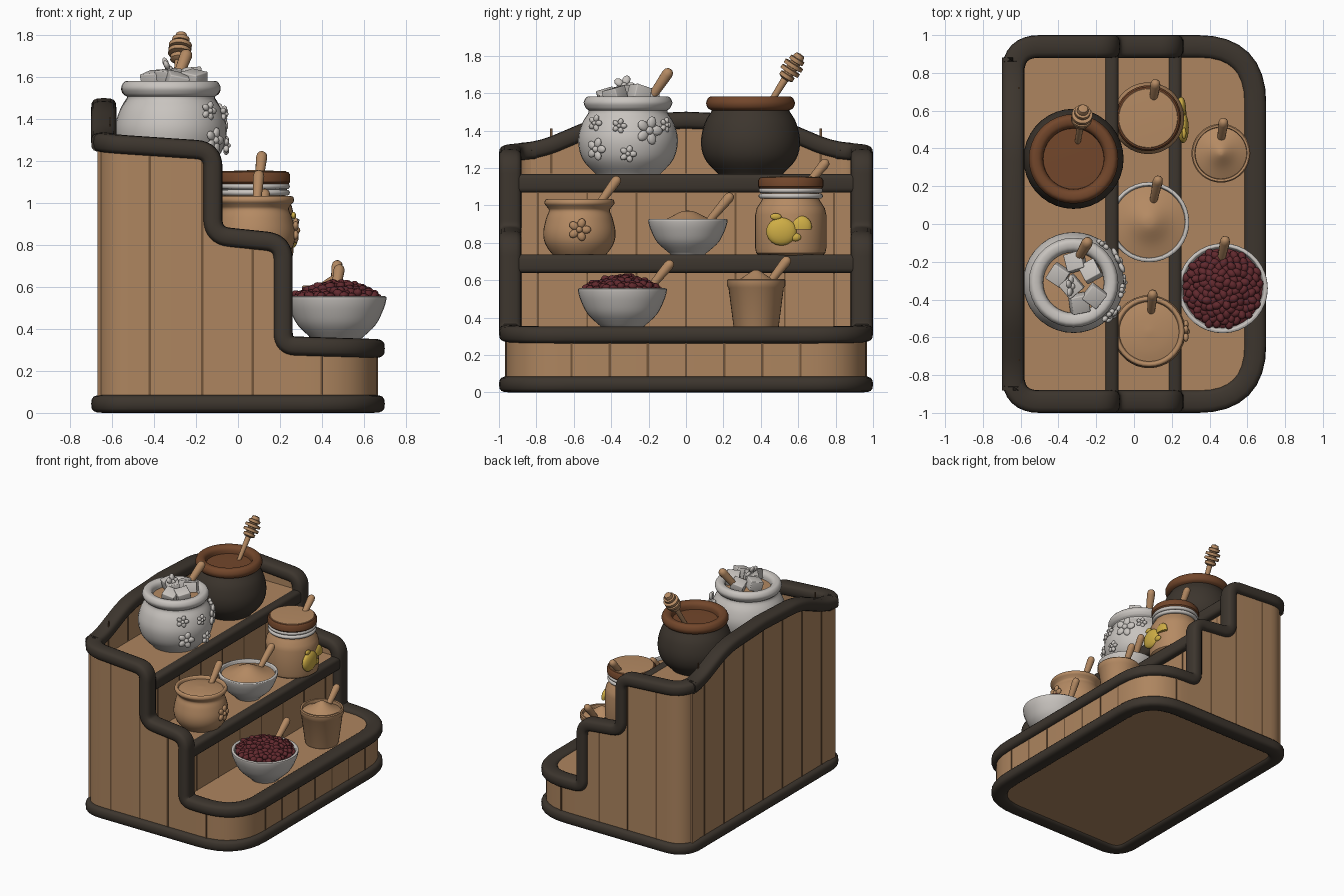
import bpy, bmesh, math, random
from mathutils import Vector, Matrix

if "Cube" in bpy.data.objects:
    bpy.data.objects.remove(bpy.data.objects["Cube"])
random.seed(4)

def material(name, c):
    m = bpy.data.materials.new(name)
    m.diffuse_color = (*c, 1)
    m.use_nodes = True
    m.node_tree.nodes["Principled BSDF"].inputs["Base Color"].default_value = m.diffuse_color
    return m
WOOD = material("wood", (0.42, 0.235, 0.115))
SEAM = material("dark seam", (0.17, 0.09, 0.042))
TRIM = material("dark trim", (0.046, 0.036, 0.027))
WHITE = material("white ceramic", (0.58, 0.55, 0.52))
CLAY = material("tan clay", (0.46, 0.255, 0.125))
BROWN = material("honey brown", (0.17, 0.062, 0.024))
RED = material("bean red", (0.12, 0.022, 0.027))
YELLOW = material("lemon yellow", (0.62, 0.42, 0.06))

def finish(name, bm, mat, merge=1e-5):
    bmesh.ops.remove_doubles(bm, verts=bm.verts[:], dist=merge)
    bmesh.ops.recalc_face_normals(bm, faces=bm.faces[:])
    me = bpy.data.meshes.new(name)
    bm.to_mesh(me)
    bm.free()
    me.materials.append(mat)
    ob = bpy.data.objects.new(name, me)
    bpy.context.collection.objects.link(ob)
    return ob

def fillet(keys):
    """Polyline of (x, y, z, radius) with rounded corners."""
    out = []
    for i, k in enumerate(keys):
        p, r = Vector(k[:3]), k[3]
        if r == 0:
            out.append(p)
            continue
        a = p + (Vector(keys[i-1][:3]) - p).normalized() * r
        b = p + (Vector(keys[i+1][:3]) - p).normalized() * r
        for j in range(9):
            t = j / 8
            out.append(a*(1-t)**2 + p*2*t*(1-t) + b*t*t)
    return out

def mirrored(half):
    return half + [Vector((p.x, -p.y, p.z)) for p in half[-2:0:-1]]

def frames(loop):
    """Point, outward plan normal and section up vector along a closed loop."""
    res, n = [], Vector((-1, 0, 0))
    for i, p in enumerate(loop):
        t = (loop[(i+1) % len(loop)] - loop[i-1]).normalized()
        h = Vector((-t.y, t.x, 0))
        if h.length > 0.02:
            n = h.normalized()
        res.append((p, n, n.cross(t).normalized()))
    return res

def strip(bm, rows):
    rings = [[bm.verts.new(v) for v in r] for r in rows]
    k = len(rings[0])
    for i in range(len(rings)):
        a, b = rings[i-1], rings[i]
        for j in range(k):
            bm.faces.new((a[j-1], a[j], b[j], b[j-1]))

def sweep(name, loop, hw, hh, mat):
    se = lambda v: math.copysign(abs(v)**0.65, v)
    ang = [2*math.pi*i/16 for i in range(16)]
    bm = bmesh.new()
    strip(bm, [[p + n*hw*se(math.cos(a)) + b*hh*se(math.sin(a)) for a in ang] for p, n, b in frames(loop)])
    return finish(name, bm, mat)

def box(name, loc, size, mat, bevel=0):
    bm = bmesh.new()
    bmesh.ops.create_cube(bm, size=1, matrix=Matrix.Translation(loc) @ Matrix.Diagonal((*size, 1)))
    if bevel:
        bmesh.ops.bevel(bm, geom=bm.edges[:], offset=bevel, segments=3, affect='EDGES', profile=0.5)
    return finish(name, bm, mat)

def smooth(pr, n=4):
    out = []
    for i in range(len(pr)-1):
        a, b, c, d = (Vector(pr[min(max(i+k, 0), len(pr)-1)]) for k in (-1, 0, 1, 2))
        for j in range(n):
            t = j/n
            out.append(0.5*(2*b + (c-a)*t + (2*a-5*b+4*c-d)*t*t + (3*b-a-3*c+d)*t**3))
    return out + [Vector(pr[-1])]

def lathe(name, loc, prof, mat, seg=36, axis=None):
    bm = bmesh.new()
    vs = [bm.verts.new((max(r, 0), 0, z)) for r, z in prof]
    es = [bm.edges.new(e) for e in zip(vs, vs[1:])]
    bmesh.ops.spin(bm, geom=vs+es, cent=(0, 0, 0), axis=(0, 0, 1), angle=2*math.pi, steps=seg)
    q = axis.to_track_quat('Z', 'Y').to_matrix().to_4x4() if axis else Matrix()
    bm.transform(Matrix.Translation(loc) @ q)
    return finish(name, bm, mat, 1e-4)

def blobs(name, mats, mat, sub=2):
    bm = bmesh.new()
    for m in mats:
        bmesh.ops.create_icosphere(bm, subdivisions=sub, radius=1, matrix=m)
    return finish(name, bm, mat, 1e-6)

def handle(name, a, b, r=0.027):
    a, b = Vector(a), Vector(b)
    L = (b-a).length
    lathe(name, a, [(0, 0), (r*.7, 0), (r, L-.03), (r*.85, L-.01), (r*.5, L), (0, L+.004)], CLAY, 14, b-a)

# --- stand: side walls, trims, floors ---
X, Y = 0.64, 0.94
top_half = fillet([(-X, 0, 1.455, 0), (-X, .45, 1.435, .12), (-X, .78, 1.295, .1), (-X, Y, 1.285, .14),
                   (-.12, Y, 1.25, .08), (-.12, Y, .845, .08), (.215, Y, .81, .08), (.215, Y, .32, .06),
                   (X, Y, .307, .30), (X, 0, .307, 0)])
top_loop = mirrored(top_half)
base_loop = mirrored(fillet([(-X, 0, .043, 0), (-X, Y, .043, .14), (X, Y, .043, .30), (X, 0, .043, 0)]))
sweep("top_trim", top_loop, 0.06, 0.046, TRIM)
sweep("base_trim", base_loop, 0.06, 0.043, TRIM)
bm = bmesh.new()
rows = []
for p, n, b in frames(top_loop):
    o, i = p + n*.025, p - n*.03
    rows.append([o, i, Vector((i.x, i.y, .04)), Vector((o.x, o.y, .04))])
strip(bm, rows)
finish("outer_wall", bm, WOOD)

for name, lim, z0, z1 in (("lower_step", 9, .02, .335), ("middle_step", .2, .1, .73), ("upper_step", -.135, .1, 1.16)):
    pts = []
    for p in base_loop:
        q = Vector((min(p.x, lim), p.y, z0))
        if not pts or (q - pts[-1]).length > 1e-4:
            pts.append(q)
    bm = bmesh.new()
    f = bm.faces.new([bm.verts.new(q) for q in pts])
    ext = bmesh.ops.extrude_face_region(bm, geom=[f], use_keep_orig=True)
    for v in ext["geom"]:
        if isinstance(v, bmesh.types.BMVert):
            v.co.z = z1
    finish(name, bm, WOOD)
box("middle_shelf_edge", (.215, 0, .688), (.075, 1.86, .1), TRIM, .025)
box("upper_shelf_edge", (-.12, 0, 1.118), (.075, 1.86, .1), TRIM, .025)

# plank seams as thin plates
for x, zt in ((-.42, 1.25), (-.17, 1.2), (.07, .81), (.4, .29)):
    for s in (-1, 1):
        box("side_seam", (x, s*(Y+.025), (zt+.05)/2), (.012, .006, zt-.05), SEAM)
for k in range(-3, 4):
    y = k*.24
    zt = 1.42 if abs(k) < 2 else (1.38 if abs(k) == 2 else 1.28)
    box("back_seam", (-X-.025, y, (zt+.05)/2), (.006, .012, zt-.05), SEAM)
    box("inner_back_seam", (-X+.03, y, 1.29), (.006, .012, .24), SEAM)
    box("front_seam", (X+.025, y*.85, .18), (.006, .012, .22), SEAM)
    box("lower_riser_seam", (.2, y*1.1, .49), (.006, .01, .31), SEAM)
    box("upper_riser_seam", (-.135, y*1.1, .9), (.006, .01, .33), SEAM)

# --- honey pot ---
H = (-.32, .345, 0)
lathe("honey_pot", H, smooth([(0, 1.16), (.15, 1.16), (.18, 1.175), (.245, 1.25), (.265, 1.34), (.245, 1.44), (.205, 1.51), (.2, 1.53)]), TRIM)
lathe("honey_pot_rim", H, smooth([(.2, 1.505), (.228, 1.52), (.237, 1.55), (.22, 1.58), (.185, 1.58), (.165, 1.56), (.16, 1.52)]), BROWN)
lathe("honey", H, [(0, 1.535), (.18, 1.53)], BROWN)
a, b = Vector((-.3, .42, 1.5)), Vector((-.28, .545, 1.70))
handle("dipper_stick", a, b, .02)
head = [(0, -.03), (.025, -.03)]
for k in range(4):
    r, z = (.042, .055, .055, .042)[k], -.02 + k*.033
    head += [(r, z), (r, z+.02), (.03, z+.023), (.03, z+.03)]
lathe("dipper_head", b, head + [(.025, .125), (0, .13)], CLAY, 20, b-a)

# --- sugar pot with flowers ---
S = (-.32, -.31, 0)
lathe("sugar_pot", S, smooth([(0, 1.16), (.15, 1.16), (.18, 1.175), (.245, 1.25), (.267, 1.35), (.245, 1.44), (.21, 1.5),
      (.225, 1.52), (.237, 1.55), (.22, 1.58), (.185, 1.58), (.165, 1.56), (.16, 1.52)]), WHITE)
lathe("sugar_fill", S, [(0, 1.54), (.18, 1.53)], CLAY)
for x, y, z, r in ((-.31, -.2, 1.58, .3), (-.40, -.27, 1.59, 1), (-.23, -.25, 1.6, .5), (-.29, -.42, 1.58, .2), (-.21, -.38, 1.59, .9), (-.33, -.33, 1.6, .7)):
    c = box("sugar_cube", (0, 0, 0), (.095, .095, .075), WHITE, .006)
    c.location, c.rotation_euler = (x, y, z), (random.uniform(-.35, .35), random.uniform(-.35, .35), r)
handle("sugar_spoon", (-.31, -.21, 1.54), (-.24, -.085, 1.725), .03)

def flower(name, loc, nrm, r, mat):
    base = Matrix.Translation(loc) @ Vector(nrm).to_track_quat('Z', 'Y').to_matrix().to_4x4()
    ms = [base @ Matrix.Rotation(2*math.pi*k/5, 4, 'Z') @ Matrix.Translation((r*.6, 0, .008)) @ Matrix.Diagonal((r*.45, r*.36, .014, 1)) for k in range(5)]
    blobs(name, ms + [base @ Matrix.Translation((0, 0, .012)) @ Matrix.Diagonal((r*.3, r*.3, .018, 1))], mat)
for y, z, rad, r in ((-.48, 1.44, .245, .045), (-.355, 1.425, .25, .04), (-.2, 1.4, .257, .075), (-.475, 1.3, .262, .06), (-.31, 1.275, .256, .045), (-.115, 1.43, .247, .04)):
    dy = y - S[1]
    dx = math.sqrt(rad**2 - dy**2)
    flower("pot_flower", (S[0]+dx, y, z), (dx, dy, 0), r, WHITE)
flower("sugar_flower", (-.34, -.33, 1.635), (1, 0, .4), .06, WHITE)

# --- jam jar with lemon ---
J = (.075, .56, 0)
lathe("jar", J, [(0, .73), (.165, .73), (.185, .745), (.19, .77), (.19, .95), (.182, .985), (.16, 1.02), (.15, 1.04), (.15, 1.1)], CLAY)
for z in (1.05, 1.08):
    lathe("jar_neck_ring", J, smooth([(.145, z-.015), (.165, z-.012), (.172, z), (.165, z+.012), (.145, z+.015)]), WHITE)
lathe("jar_lid", J, [(.14, 1.09), (.165, 1.09), (.174, 1.1), (.174, 1.135), (.165, 1.148), (.155, 1.15)], BROWN)
lathe("jar_lid_top", J, [(.16, 1.146), (.155, 1.152), (0, 1.158)], CLAY)
handle("jar_spoon", (.1, .64, 1.1), (.115, .755, 1.24))
D = lambda x, y, z, a, b, c: Matrix.Translation((x, y, z)) @ Matrix.Diagonal((a, b, c, 1))
blobs("lemon", [D(.26, .51, .86, .03, .082, .075), D(.265, .48, .94, .012, .03, .018), D(.262, .585, .83, .016, .03, .022)], YELLOW, 3)
bm = bmesh.new()
bmesh.ops.create_icosphere(bm, subdivisions=3, radius=1, matrix=D(.25, .615, .885, .025, .058, .06))
bmesh.ops.bisect_plane(bm, geom=bm.verts[:]+bm.edges[:]+bm.faces[:], plane_co=(.25, .615, .87), plane_no=(0, 0, -1), clear_outer=True)
bmesh.ops.holes_fill(bm, edges=bm.edges[:])
finish("lemon_slice", bm, YELLOW)

# --- open bowls ---
def bowl(name, loc, r, z0, z1):
    h = z1 - z0
    lathe(name, loc, [(0, z0), (r*.42, z0), (r*.45, z0+.012)] + smooth([(r*.5, z0+.02), (r*.78, z0+h*.38), (r*.94, z0+h*.72), (r, z1-.01),
          (r*.98, z1), (r*.92, z1), (r*.88, z1-.03), (r*.7, z1-.08)]), WHITE)
bowl("flour_bowl", (.08, .01, 0), .212, .73, .925)
lathe("flour", (.08, .01, 0), smooth([(.195, .9), (.12, .925), (.04, .965), (0, .972)]), CLAY)
handle("flour_spoon", (.1, .11, .9), (.13, .245, 1.06))
bowl("bean_bowl", (.47, -.34, 0), .238, .335, .555)
lathe("bean_fill", (.47, -.34, 0), smooth([(.21, .53), (.12, .575), (0, .6)]), RED)
beans = []
for i in range(120):
    r, t = .2*math.sqrt((i+.5)/120), i*2.39996
    rot = Matrix.Rotation(random.uniform(0, 6.28), 4, 'Z') @ Matrix.Rotation(random.uniform(-.5, .5), 4, 'Y')
    beans.append(Matrix.Translation((.47+r*math.cos(t), -.34+r*math.sin(t), .61-.065*(r/.2)**2+random.uniform(-.008, .01))) @ rot @ Matrix.Diagonal((.029, .022, .021, 1)))
blobs("beans", beans, RED)
handle("bean_spoon", (.46, -.2, .55), (.485, -.075, .70))

# --- small clay pot ---
C = (.08, -.57, 0)
lathe("clay_pot", C, smooth([(0, .73), (.12, .73), (.15, .745), (.185, .8), (.193, .86), (.178, .93), (.163, .97), (.172, .99), (.187, 1.01), (.182, 1.03), (.165, 1.03), (.155, 1.0)]), CLAY)
lathe("clay_pot_fill", C, smooth([(.165, 1.01), (.1, 1.022), (0, 1.03)]), CLAY)
flower("clay_pot_flower", (.267, -.57, .87), (1, 0, 0), .06, CLAY)
handle("clay_pot_spoon", (.09, -.47, 1.0), (.1, -.36, 1.15))

# --- tapered cup ---
U = (.46, .375, 0)
lathe("cup", U, [(0, .335), (.115, .335), (.12, .345), (.148, .56), (.156, .57), (.156, .6), (.15, .607), (.138, .605), (.135, .57)], CLAY)
lathe("cup_fill", U, smooth([(.14, .58), (.08, .61), (.02, .65), (0, .655)]), CLAY)
handle("cup_spoon", (.46, .44, .58), (.475, .55, .72))

# smooth shading with sharp edges kept
bpy.ops.object.select_all(action='DESELECT')
for ob in bpy.context.collection.objects:
    ob.select_set(True)
    bpy.context.view_layer.objects.active = ob
bpy.ops.object.shade_smooth_by_angle(angle=math.radians(40))
